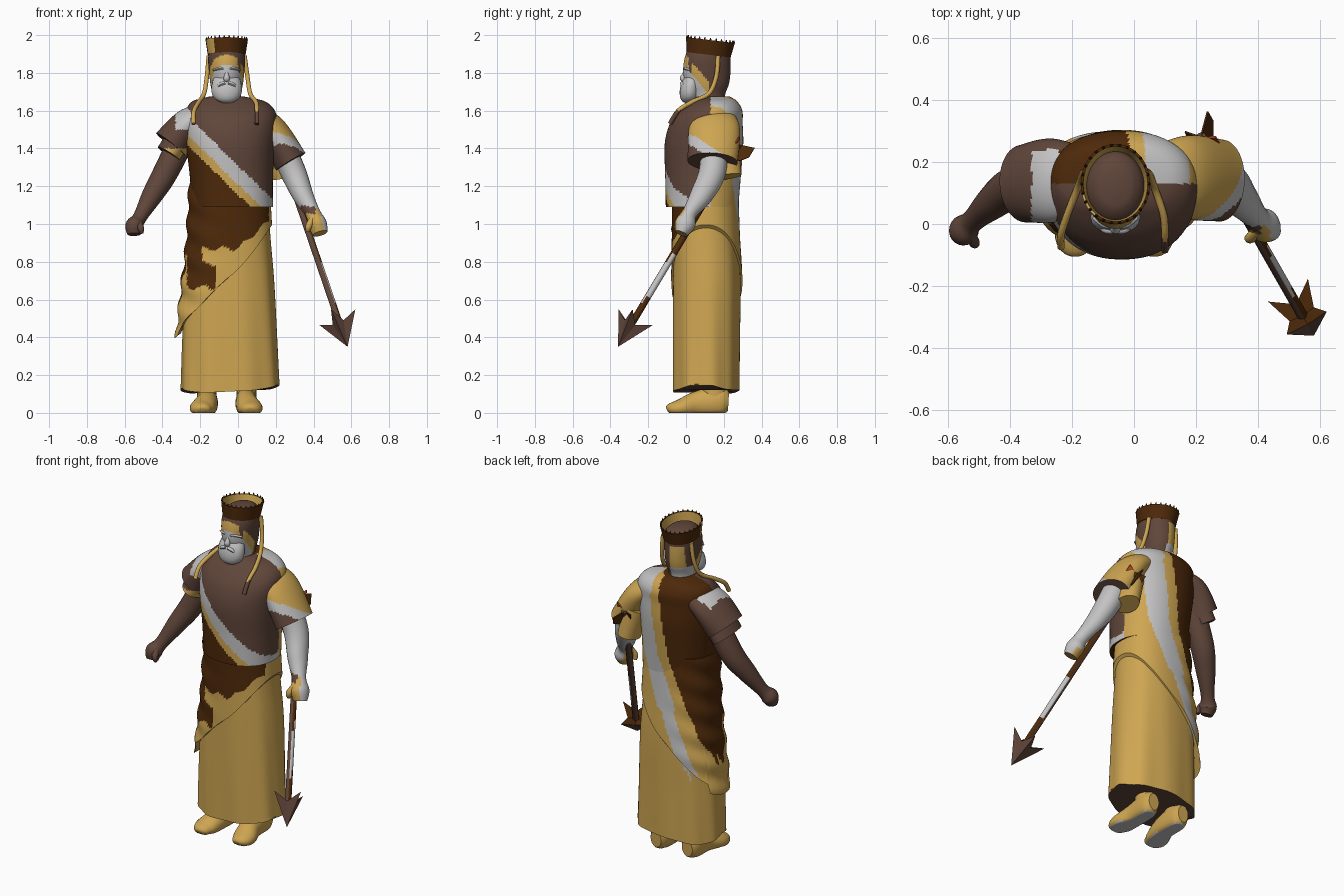
import bpy, bmesh
from math import sin, cos, pi
from mathutils import Vector, Matrix

if "Cube" in bpy.data.objects:
    bpy.data.objects.remove(bpy.data.objects["Cube"])

COLOURS = {"gold": (.62, .38, .085), "brown": (.115, .06, .042), "dark_brown": (.075, .022, .003),
           "pale_grey": (.55, .54, .54), "red": (.5, .07, .02)}
MATS = {}
for key, rgb in COLOURS.items():
    m = bpy.data.materials.new(key)
    m.use_nodes = True
    m.diffuse_color = (*rgb, 1)
    bsdf = m.node_tree.nodes["Principled BSDF"]
    bsdf.inputs["Base Color"].default_value = (*rgb, 1)
    bsdf.inputs["Roughness"].default_value = .8
    MATS[key] = m
KEYS = list(COLOURS)


def finish(name, bm, rule, smooth=40):
    """Turn a bmesh into an object, colouring faces by rule(centre, normal)."""
    bmesh.ops.recalc_face_normals(bm, faces=bm.faces)
    for f in bm.faces:
        key = rule if isinstance(rule, str) else rule(f.calc_center_median(), f.normal)
        f.material_index = KEYS.index(key)
    me = bpy.data.meshes.new(name)
    bm.to_mesh(me)
    bm.free()
    for key in KEYS:
        me.materials.append(MATS[key])
    if smooth:
        me.shade_smooth()
        me.set_sharp_from_angle(angle=smooth * pi / 180)
    ob = bpy.data.objects.new(name, me)
    bpy.context.collection.objects.link(ob)
    return ob


def loft(name, rings, rule, smooth=40, loop=False):
    bm = bmesh.new()
    rows = [[bm.verts.new(p) for p in r] for r in rings]
    n = len(rows[0])
    for a, b in zip(rows, rows[1:] + (rows[:1] if loop else [])):
        for i in range(n):
            j = (i + 1) % n
            bm.faces.new((a[i], a[j], b[j], b[i]))
    if not loop:
        bm.faces.new(rows[0])
        bm.faces.new(rows[-1])
    return finish(name, bm, rule, smooth)


def spline(rows, n):
    """Catmull-Rom samples through rows of numbers."""
    out, last = [], len(rows) - 1
    for k in range(n + 1):
        s = k / n * last
        i = min(int(s), last - 1)
        t = s - i
        q = [rows[max(0, min(last, i + d))] for d in (-1, 0, 1, 2)]
        out.append([.5 * (2 * b + (c - a) * t + (2 * a - 5 * b + 4 * c - d) * t * t
                    + (3 * b - a - 3 * c + d) * t ** 3) for a, b, c, d in zip(*q)])
    return out


def tube(name, rows, rule, n=16, sides=20, ref=(0, 1, 0)):
    """Tube through rows of x, y, z, radius along ref, other radius."""
    rows = spline(rows, n)
    pts = [Vector(r[:3]) for r in rows]
    rings = []
    for i, r in enumerate(rows):
        t = (pts[min(i + 1, n)] - pts[max(i - 1, 0)]).normalized()
        u = Vector(ref)
        u = (u - t * u.dot(t)).normalized()
        v = t.cross(u)
        rings.append([pts[i] + u * r[3] * cos(a) + v * r[4] * sin(a)
                      for a in (2 * pi * k / sides for k in range(sides))])
    return loft(name, rings, rule)


def oval(z, cx, cy, rx, ry, sides=128, power=2.3, fold=None):
    ring = []
    for k in range(sides):
        a = 2 * pi * k / sides
        c, s = cos(a), sin(a)
        g = 1 + (fold(a, z) if fold else 0)
        e = 2 / power
        ring.append(Vector((cx + g * rx * abs(c) ** e * (1 if c > 0 else -1),
                            cy + g * ry * abs(s) ** e * (1 if s > 0 else -1), z)))
    return ring


# Cloth colour rules
def hem(x):
    return .77 + 1.1 * x


def back_cloth(c):
    d = c.x - (.045 + (.14 if c.z > 1.2 else .38) * (c.z - 1.2))
    if abs(d) < (.075 if c.z > 1.58 else .06 if c.z > .9 else .04):
        return "pale_grey"
    return "dark_brown" if d < -.125 else "gold"


def torso_rule(c, n):
    if c.y > .13:
        return back_cloth(c)
    d = c.z + .98 * c.x - 1.255
    if d > .055:
        return "brown"
    if d > -.045:
        return "pale_grey"
    return "gold" if d > -.1 else "dark_brown"


def wrap_rule(c, n):
    if c.y > .13:
        border = c.z < hem(c.x) + .08 + .05 * sin(c.x * 40)
        return "gold" if border and back_cloth(c) == "dark_brown" else back_cloth(c)
    if c.x < -.27:
        return "dark_brown" if c.z > (.84 if c.y < .05 else .62 + .05 * sin(c.y * 50)) else "gold"
    wave = .012 * sin(c.x * 60)
    upper = c.z > .87 + wave + .9 * max(0, c.x) and not (c.x > .08 and c.y > .03)
    patch = c.x < -.11 + wave and c.z > .665 + wave and (c.z < .79 + wave or c.x < -.19)
    return "dark_brown" if upper or patch else "gold"


def skirt_rule(c, n):
    if n.z < -.8:
        return "brown"
    stripe = c.y > .15 and .5 < c.z < .85 and abs(c.x + .15 - .38 * (c.z - .66)) < .12 * (c.z - .48)
    return "pale_grey" if stripe else "gold"


# Skirt
SKIRT = [(.13, -.042, .105, .26, .175), (.4, -.045, .107, .25, .177), (.7, -.045, .11, .235, .178),
         (.95, -.045, .105, .215, .17), (1.25, -.045, .1, .2, .165)]


def skirt_fold(a, z):
    return .018 * sin(9 * a + 1.5 * z) * max(0, 1.1 - z)


rings = [oval(*r, fold=skirt_fold) for r in spline(SKIRT, 40)]
for p in rings[0]:
    p.z += .05 * p.x + .015 * sin(p.y * 20)
loft("skirt", rings, skirt_rule)


# Diagonal wrap over the skirt
def wrap_fold(a, z):
    side = max(0, -cos(a))
    return .06 + .03 * side * sin(z * 42 + 3 * a) + .2 * side * max(0, .8 - z)


table = spline(SKIRT, 200)
columns = []
for k in range(128):
    col = []
    for j in range(71):
        a, t = 2 * pi * k / 128, j / 70
        low = hem(-.045 + .25 * cos(a)) - (.05 if cos(a) < -.9 else 0)
        z = low + (1.22 - low) * t
        row = min(table, key=lambda r: abs(r[0] - z))
        c, s = cos(a), sin(a)
        g, e = 1 + wrap_fold(a, z), 2 / 2.3
        col.append(Vector((row[1] + g * row[3] * abs(c) ** e * (1 if c > 0 else -1),
                           row[2] + g * row[4] * abs(s) ** e * (1 if s > 0 else -1), z)))
    columns.append(col)
loft("diagonal_wrap", list(zip(*columns)), wrap_rule)

# Torso with its short overhanging hem
TORSO = [(1.09, -.03, .085, .215, .192), (1.25, -.035, .09, .22, .2), (1.42, -.04, .095, .235, .208),
         (1.53, -.04, .107, .245, .193), (1.6, -.04, .13, .235, .168), (1.65, -.05, .145, .19, .125),
         (1.675, -.06, .14, .09, .09)]
loft("torso", [oval(*r, power=2.2) for r in spline(TORSO, 80)], torso_rule)


# Sleeves
def left_sleeve_rule(c, n):
    d = c.z + .6 * c.y - 1.46
    return "pale_grey" if abs(d) < .03 else "gold" if d > 0 else "brown"


def right_sleeve_rule(c, n):
    if c.z < 1.4 and c.x > -.4 and c.y < .1:
        return "gold"
    if c.z > 1.5 and c.y < .24 and c.x > -.33:
        return "pale_grey" if c.x < -.24 else "gold" if c.y < .14 else "dark_brown"
    return "brown"


tube("left_sleeve", [(.05, .14, 1.58, .1, .06), (.17, .15, 1.505, .135, .08),
                     (.28, .14, 1.33, .132, .09)], left_sleeve_rule, 40, 56)
tube("left_under_sleeve", [(.19, .19, 1.42, .09, .07), (.23, .215, 1.25, .08, .06)], "gold", 8, 24)
tube("right_sleeve", [(-.14, .13, 1.58, .1, .06), (-.26, .14, 1.535, .135, .08),
                      (-.355, .13, 1.42, .125, .1)], right_sleeve_rule, 40, 56)
tube("right_under_sleeve", [(-.27, .14, 1.52, .11, .07), (-.365, .125, 1.37, .115, .07)],
     right_sleeve_rule, 20, 40)


# Arms and fists
def left_arm_rule(c, n):
    if 1.055 < c.z < 1.095 and n.y < -.3 and c.x < .41:
        return "brown"
    return "gold" if c.z < 1.08 and n.x < .5 and c.y < .04 else "pale_grey"


tube("left_arm", [(.2, .15, 1.48, .07, .07), (.29, .14, 1.28, .072, .068), (.345, .08, 1.15, .06, .055),
                  (.395, .02, 1.06, .04, .04), (.42, -.005, 1.0, .055, .05), (.435, -.025, .95, .035, .04)],
     left_arm_rule, 40)
tube("right_arm", [(-.27, .15, 1.5, .07, .07), (-.385, .12, 1.27, .068, .066), (-.455, .07, 1.15, .055, .055),
                   (-.52, .01, 1.035, .037, .037), (-.548, -.02, .99, .05, .048),
                   (-.55, -.035, .945, .03, .035)], "brown", 30)
tube("left_thumb", [(.4, -.02, 1.04, .016, .016), (.375, -.045, .99, .018, .018),
                    (.37, -.04, .96, .01, .01)], "gold", 8, 10)
tube("right_thumb", [(-.53, -.02, 1.02, .016, .016), (-.515, -.06, .98, .018, .018),
                     (-.51, -.06, .95, .01, .01)], "brown", 8, 10)

# Feet and shins
for name, x, lean in (("right_foot", -.165, -.025), ("left_foot", .045, .02)):
    foot = tube(name, [(x, .225, .06, .035, .05), (x, .18, .06, .055, .08), (x, .06, .045, .058, .07),
                       (x + lean, -.03, .025, .066, .048), (x + lean, -.085, .02, .045, .03),
                       (x + lean, -.1, .015, .02, .012)], "gold", 20, 24, (1, 0, 0))
    for v in foot.data.vertices:
        v.co.z = max(v.co.z, 0)
    for f in foot.data.polygons:
        if f.center.z < .004:
            f.material_index = KEYS.index("pale_grey")
    tube(name.replace("foot", "shin"), [(x, .15, .04, .065, .055), (x, .15, .13, .065, .052),
                                        (x, .13, .4, .07, .065)], "gold", 8)


# Head, face and beard
def head_rule(c, n):
    if c.y > .12 and c.x < -.05 and c.z < 1.87:
        return "gold" if c.z > 1.74 and c.x > -.13 else "pale_grey" if c.z < 1.74 else "brown"
    d = c.z + 1.2 * c.y - 1.83
    if c.y < .11 and d < 0 and c.z < 1.84:
        return "pale_grey"
    if d < .065 and c.y < .12 and (c.x < 0 or c.y > .03):
        return "gold"
    return "brown"


HEAD = [(1.6, -.06, .13, .075, .08), (1.68, -.06, .117, .075, .09), (1.74, -.06, .113, .086, .114),
        (1.8, -.06, .11, .093, .125), (1.87, -.06, .113, .098, .122), (1.92, -.06, .12, .09, .11),
        (1.95, -.06, .12, .06, .075), (1.96, -.06, .12, .02, .03)]
loft("head", [oval(*r, sides=80, power=2) for r in spline(HEAD, 70)], head_rule)
tube("beard", [(-.06, .04, 1.765, .045, .072), (-.06, .025, 1.73, .052, .08), (-.06, .018, 1.69, .052, .078),
               (-.06, .015, 1.66, .042, .06), (-.06, .018, 1.643, .015, .025)], "pale_grey")
tube("nose", [(-.06, .002, 1.82, .008, .009), (-.06, -.01, 1.79, .012, .012), (-.06, -.017, 1.77, .016, .017),
              (-.06, -.002, 1.755, .01, .012)], "pale_grey", 10, 12)
for side in (-1, 1):
    mid, out = -.06 + side * .008, -.06 + side * .055
    tube("brow", [(mid, -.002, 1.818, .01, .007), (-.06 + side * .035, -.002, 1.824, .011, .008),
                  (out + side * .015, .022, 1.815, .008, .005)], "pale_grey", 8, 10)
    tube("moustache", [(mid, -.02, 1.747, .012, .009), (-.06 + side * .035, -.017, 1.738, .012, .01),
                       (out, .0, 1.715, .006, .005)], "pale_grey", 8, 10)

# Crown with small teeth
tilt = Matrix.Translation((-.06, .12, 1.896)) @ Matrix.Rotation(-.12, 4, "X")
shape = [(0, 0, 0, .1, .117), (.078, 0, 0, .112, .13), (.078, 0, 0, .104, .122), (0, 0, 0, .09, .107)]


def crown_rule(c, n):
    if n.x * (c.x + .06) + n.y * (c.y - .12) < -.02:
        return "gold"
    return "gold" if c.x < -.125 and c.y < .09 else "dark_brown"


loft("crown", [[tilt @ p for p in oval(*r, sides=48, power=2)] for r in shape], crown_rule, loop=True)
bm = bmesh.new()
for k in range(26):
    a = 2 * pi * k / 26
    spot = Matrix.Translation((.108 * cos(a), .126 * sin(a), .083))
    bmesh.ops.create_cone(bm, segments=6, radius1=.006, radius2=.002, depth=.014, cap_ends=True,
                          matrix=tilt @ spot)
finish("crown_teeth", bm, "dark_brown", 0)

# Hanging ribbons
R = (.012, .012)
tube("right_ribbon", [(-.155, .17, 1.89, *R), (-.165, .16, 1.78, *R), (-.18, .12, 1.69, *R),
                      (-.215, .03, 1.635, *R), (-.235, -.035, 1.59, *R), (-.235, -.075, 1.53, *R)], "gold", 30, 10)
tube("left_ribbon", [(.035, .17, 1.89, *R), (.05, .16, 1.78, *R), (.065, .12, 1.69, *R),
                     (.095, .03, 1.645, *R), (.1, -.04, 1.6, *R), (.1, -.085, 1.53, *R)],
     lambda c, n: "brown" if c.z < 1.6 else "gold", 30, 10)

# Arrow: shaft, barbed head and fletching
tip, tail = Vector((.58, -.36, .35)), Vector((.215, .28, 1.42))
axis = (tail - tip).normalized()
u = axis.cross(Vector((0, 0, 1))).normalized()
v = axis.cross(u)


def around(a):
    return u * cos(a) + v * sin(a)


start = tip + axis * .13
tube("arrow_shaft", [(*start, .018, .018), (*tail, .018, .018)],
     lambda c, n: "pale_grey" if .6 < c.z < .82 and n.x > .3 else "dark_brown" if n.x > .3 else "brown", 24, 10)
bm = bmesh.new()
point, notch = bm.verts.new(tip), bm.verts.new(tip + axis * .13)
star = [bm.verts.new(tip + (axis * .14 + around(pi / 4 * k) * .045 if k % 2 == 0
                            else axis * .19 + around(pi / 4 * k) * .105)) for k in range(8)]
for k in range(8):
    for end in (point, notch):
        bm.faces.new((end, star[k], star[(k + 1) % 8]))
finish("arrow_head", bm, lambda c, n: "dark_brown" if n.dot(axis) > 0 else "brown", 0)
for k, reach in enumerate((.085, .05, .06, .06)):
    out = around(pi / 4 + pi / 2 * k)
    thick = axis.cross(out) * .003
    base = tail - axis * .08
    outline = [base, base + out * reach * .6, base + out * reach + axis * .04,
               base + out * reach + axis * .1, tail]
    loft("arrow_fletching", [[p - thick for p in outline], [p + thick for p in outline]],
         "red" if k == 3 else "dark_brown", 0)
